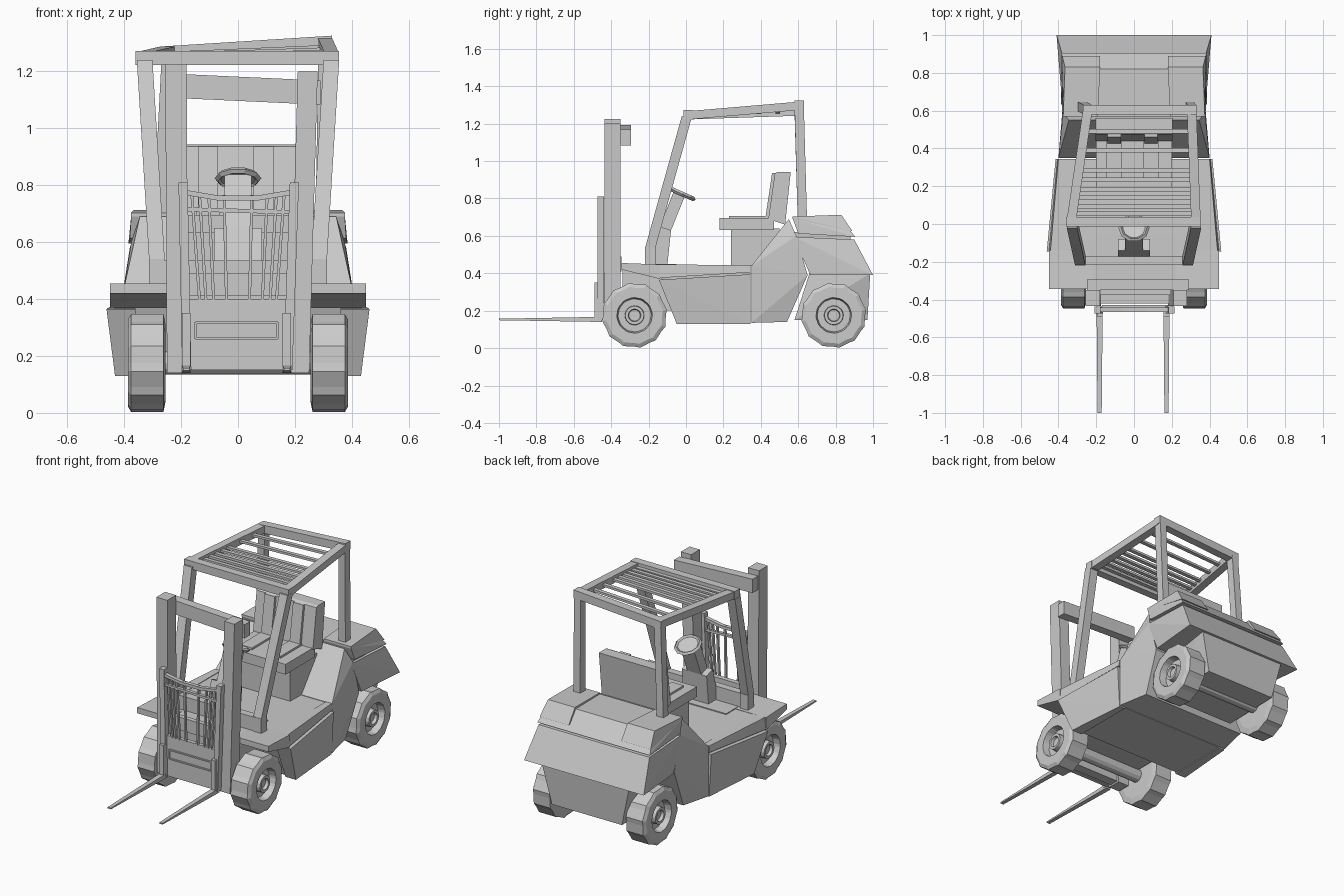
import bpy, bmesh, math
from mathutils import Vector, Matrix

if "Cube" in bpy.data.objects:
    bpy.data.objects.remove(bpy.data.objects["Cube"])


def finish(name, bm):
    bmesh.ops.recalc_face_normals(bm, faces=bm.faces[:])
    me = bpy.data.meshes.new(name)
    bm.to_mesh(me)
    bm.free()
    ob = bpy.data.objects.new(name, me)
    bpy.context.collection.objects.link(ob)
    return ob


def hull(name, pts, mirror=False):
    """Convex solid around points, optionally mirrored across x."""
    pts = list(pts)
    if mirror:
        pts += [(-x, y, z) for x, y, z in pts]
    bm = bmesh.new()
    vs = [bm.verts.new(p) for p in pts]
    r = bmesh.ops.convex_hull(bm, input=vs)
    loose = [v for v in bm.verts if not v.link_faces]
    bmesh.ops.delete(bm, geom=loose, context='VERTS')
    bmesh.ops.dissolve_limit(bm, angle_limit=0.02, verts=bm.verts[:], edges=bm.edges[:])
    return finish(name, bm)


def box(name, x0, x1, y0, y1, z0, z1):
    return hull(name, [(x, y, z) for x in (x0, x1) for y in (y0, y1) for z in (z0, z1)])


def beam(name, a, b, size, axis=2):
    """Bar from a to b; end sections are axis-aligned, size given in the other two axes."""
    u, v = [i for i in range(3) if i != axis]
    pts = []
    for p in (a, b):
        for s in (-.5, .5):
            for t in (-.5, .5):
                q = list(p)
                q[u] += s * size[0]
                q[v] += t * size[1]
                pts.append(q)
    return hull(name, pts)


def slab(name, x0, x1, prof):
    """Extrude a convex (y, z) profile between two x positions."""
    return hull(name, [(x, y, z) for x in (x0, x1) for y, z in prof])


def wheel(name, side, cy, cz=.175):
    # lathe rings (x, radius), the tread rings get a saw-tooth outline
    rings = [(.255, .04), (.255, .135), (.262, .17), (.375, .17), (.387, .15), (.387, .095),
             (.345, .088), (.345, .052), (.378, .05), (.378, .034), (.36, .03)]
    n = 24
    bm = bmesh.new()
    loops = []
    for x, r in rings:
        loop = []
        for i in range(n):
            a = 2 * math.pi * (i - (.35 if i % 2 else 0)) / n
            k = r
            if r > .1:
                k = r * (1.03 if i % 2 else .985)
            loop.append(bm.verts.new((side * x, cy + k * math.cos(a), cz + k * math.sin(a))))
        loops.append(loop)
    for p, q in zip(loops, loops[1:]):
        for i in range(n):
            j = (i + 1) % n
            bm.faces.new((p[i], p[j], q[j], q[i]))
    bm.faces.new(loops[0])
    bm.faces.new(loops[-1])
    return finish(name, bm)


def cylinder(name, r, depth, loc, rot, n):
    bm = bmesh.new()
    m = Matrix.Translation(loc) @ rot
    bmesh.ops.create_cone(bm, cap_ends=True, segments=n, radius1=r, radius2=r, depth=depth, matrix=m)
    return finish(name, bm)


# wheels and axles
for label, cy in (("front", -.275), ("rear", .79)):
    for s, sn in ((-1, "left"), (1, "right")):
        wheel(f"{label}_{sn}_wheel", s, cy)
    cylinder(f"{label}_axle", .04, .54, (0, cy, .175), Matrix.Rotation(math.pi / 2, 4, 'Y'), 12)

# chassis core between the front wheels, and floor
box("front_chassis", -.24, .24, -.34, -.05, .2, .45)
hull("lower_body", [(.435, -.14, .40), (.425, -.14, .445), (.42, -.04, .135),
                    (.39, .345, .44), (.39, .345, .135)], True)
# front fenders
for s, sn in ((-1, "left"), (1, "right")):
    hull(f"{sn}_fender", [(s * x, y, z) for x in (.22, .45) for y, z in
                          ((-.345, .455), (-.345, .42), (-.14, .37), (-.14, .447))])
    # side panel with upper trim strip
    hull(f"{sn}_side_panel", [(s * x, y, z) for x, y, z in (
        (.462, -.145, .365), (.432, -.05, .13), (.40, .345, .13), (.415, .345, .395),
        (.36, -.145, .365), (.36, -.05, .13), (.36, .345, .13), (.36, .345, .395))])
    hull(f"{sn}_side_trim", [(s * x, y, z) for x, y, z in (
        (.45, -.145, .375), (.445, -.175, .447), (.405, .345, .405), (.40, .345, .444),
        (.36, -.145, .375), (.36, -.175, .447), (.36, .345, .405), (.36, .345, .444))])

# rear hump rising behind the cabin
hull("rear_hump", [(.40, .35, .44), (.40, .35, .135), (.36, .54, .14), (.375, .65, .39),
                   (.345, .55, .69), (.375, .59, .60)], True)

# counterweight: overhanging block, core between rear wheels, hood
hull("counterweight", [(.38, .665, .39), (.375, .575, .595), (.38, .90, .58),
                       (.41, 1.0, .39)], True)
hull("counterweight_core", [(.25, .58, .15), (.25, .66, .40), (.30, .985, .40), (.24, .97, .15)], True)
hull("hood_gap", [(.36, .58, .58), (.36, .58, .62), (.36, .88, .57), (.36, .88, .61)], True)
hull("hood", [(.38, .60, .612), (.375, .57, .695), (.355, .82, .70), (.385, .905, .595)], True)
for s, sn in ((-1, "left"), (1, "right")):
    hull(f"{sn}_hood_shoulder", [(s * x, y, z) for x, y, z in (
        (.375, .57, .69), (.375, .57, .703), (.365, .83, .713), (.38, .89, .625),
        (.19, .57, .69), (.19, .57, .703), (.18, .83, .713), (.18, .89, .625))])

# mast
beam("left_mast_column", (-.212, -.392, .14), (-.218, -.392, 1.225), (.075, .085))
beam("right_mast_column", (.215, -.392, .14), (.245, -.392, 1.20), (.07, .085))
bpy.data.objects["right_mast_column"].data.vertices  # tapered outward to the top
beam("mast_top_bar", (-.25, -.322, 1.15), (.29, -.322, 1.125), (.055, .085), 0)
beam("mast_bottom_bar", (-.2, -.392, .175), (.2, -.392, .175), (.06, .05), 0)
beam("mast_middle_bar", (-.2, -.36, .45), (.2, -.36, .45), (.03, .08), 0)

# fork carriage with a recessed slot
box("carriage_plate", -.17, .18, -.455, -.43, .15, .40)
for z in (.262, .317):
    box("carriage_slot_edge", -.15, .14, -.462, -.45, z - .004, z + .004)
for x in (-.15, .14):
    box("carriage_slot_edge", x - .004, x + .004, -.462, -.45, .262, .317)

# load backrest: posts, sagging top bar and thin uprights
beam("left_backrest_post", (-.18, -.455, .15), (-.193, -.455, .81), (.032, .035))
beam("right_backrest_post", (.175, -.455, .15), (.198, -.455, .81), (.032, .035))
sag = [(-.19, .775), (-.07, .755), (.07, .755), (.19, .775)]
for (xa, za), (xb, zb) in zip(sag, sag[1:]):
    beam("backrest_top_bar", (xa, -.455, za), (xb, -.455, zb), (.024, .018), 0)
beam("backrest_under_bar", (-.19, -.455, .715), (.19, -.455, .705), (.02, .014), 0)
for x in (-.15, -.125, -.095, -.045, .045, .095, .125, .15):
    beam("backrest_upright", (x * .9, -.452, .395), (x * 1.08, -.452, .765), (.01, .016))

# forks
for x in (-.182, .172):
    box("fork_heel", x - .015, x + .015, -.49, -.45, .14, .35)
    hull("fork_blade", [(x + s * w, y, z) for s in (-1, 1) for w, y, z in (
        (.016, -.46, .14), (.016, -.46, .167), (.011, -1, .149), (.011, -1, .157))])

# overhead guard
for s, sn in ((-1, "left"), (1, "right")):
    beam(f"{sn}_front_pillar_foot", (s * .285, -.19, .44), (s * .285, -.19, .54), (.055, .06))
    beam(f"{sn}_front_pillar", (s * .285, -.19, .54), (s * .328, .005, 1.24), (.055, .055))
box("cowl_bar", -.3, .3, -.215, -.17, .44, .535)
FL, FR = (-.332, .015, 1.245), (.328, .015, 1.245)
BL, BR = (-.245, .605, 1.265), (.305, .605, 1.295)
beam("left_rear_pillar", (-.275, .622, .69), BL, (.045, .05))
beam("right_rear_pillar", (.295, .622, .69), BR, (.045, .05))
beam("roof_front_rail", (-.36, .012, 1.247), (.355, .012, 1.247), (.05, .05), 0)
beam("roof_rear_rail", (-.27, .605, 1.262), (.33, .605, 1.3), (.05, .05), 0)
beam("roof_left_rail", FL, BL, (.05, .045), 1)
beam("roof_right_rail", FR, BR, (.05, .045), 1)
for y in (.055, .095, .14, .185, .235, .285, .39, .49):
    t = (y - .015) / .59
    a, b = Vector(FL).lerp(Vector(BL), t), Vector(FR).lerp(Vector(BR), t)
    beam("roof_slat", a, b, (.024, .014), 0)

# seat
box("seat_base", -.19, .19, .24, .50, .44, .64)
box("seat_cushion", -.2, .2, .18, .47, .632, .695)
slab("seat_back", -.205, .205, [(.44, .69), (.475, .935), (.49, .942), (.56, .942), (.53, .66)])
for x in (-.105, .09):
    slab("seat_back_pad", x - .035, x + .035, [(.425, .70), (.46, .935), (.49, .935), (.46, .70)])
    box("seat_cushion_pad", x - .04, x + .04, .23, .44, .69, .707)

# steering column and wheel
hull("steering_pedestal", [(x, y, z) for x in (-.085, .085) for y, z in (
    (-.20, .44), (-.10, .44), (-.14, .65), (-.08, .63))])
hull("steering_column", [(x, y, z) for x in (-.048, .048) for y, z in (
    (-.14, .65), (-.08, .63), (-.065, .84), (-.005, .815))])
tilt = Matrix.Rotation(math.radians(-24), 4, 'X')
cylinder("steering_wheel_disc", .062, .008, (0, -.02, .822), tilt, 10)
bpy.ops.mesh.primitive_torus_add(location=(0, -.02, .824), rotation=(math.radians(-24), 0, 0),
                                 major_segments=10, minor_segments=4,
                                 major_radius=.07, minor_radius=.012)
bpy.context.object.name = "steering_wheel_rim"
